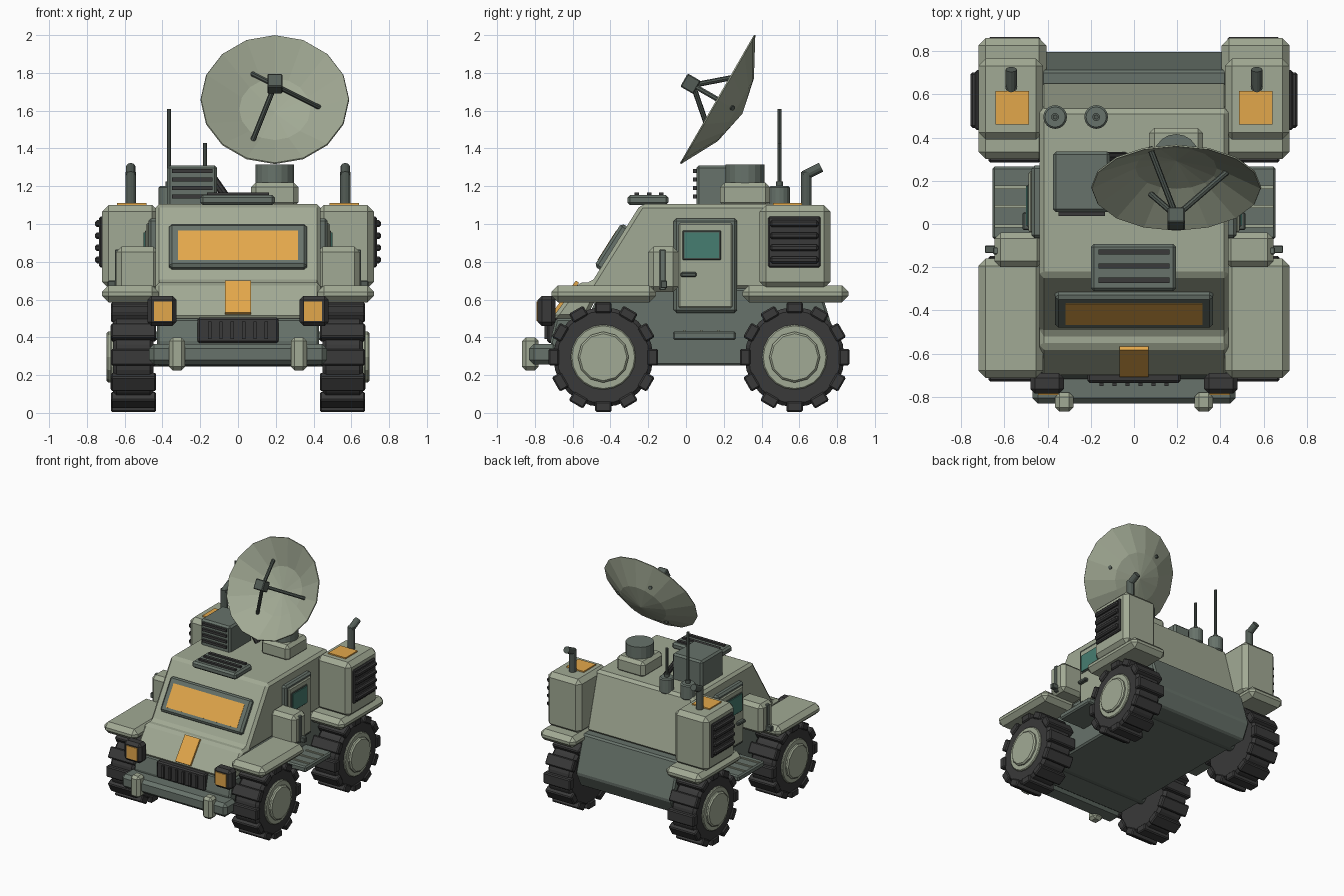
import bpy, bmesh
from math import radians, sin, cos, tau
from mathutils import Matrix, Vector

if "Cube" in bpy.data.objects:
    bpy.data.objects.remove(bpy.data.objects["Cube"])


def material(name, rgb):
    m = bpy.data.materials.new(name)
    m.use_nodes = True
    linear = [(c / 255) ** 2.2 for c in rgb] + [1]
    m.diffuse_color = linear
    m.node_tree.nodes["Principled BSDF"].inputs["Base Color"].default_value = linear
    return m


LIGHT = material("pale sage", (160, 168, 147))
DARK = material("slate green", (103, 114, 106))
BLACK = material("rubber black", (60, 60, 60))
STEEL = material("dark steel", (84, 93, 87))
AMBER = material("amber", (226, 166, 76))
TEAL = material("teal glass", (72, 124, 112))


def finish(name, bm, mat, bevel=0, mirror=False):
    bmesh.ops.recalc_face_normals(bm, faces=bm.faces)
    me = bpy.data.meshes.new(name)
    bm.to_mesh(me)
    bm.free()
    me.materials.append(mat)
    ob = bpy.data.objects.new(name, me)
    bpy.context.collection.objects.link(ob)
    if bevel:
        b = ob.modifiers.new("Bevel", "BEVEL")
        b.width, b.segments, b.angle_limit = bevel, 1, 0.6
    if mirror:
        ob.modifiers.new("Mirror", "MIRROR")
    return ob


def add_box(bm, center, size, turn=Matrix()):
    m = Matrix.Translation(center) @ turn @ Matrix.Diagonal((*size, 1))
    bmesh.ops.create_cube(bm, size=1, matrix=m)


def box(name, x, y, z, mat, bevel=0, mirror=False):
    """Box from (low, high) ranges on each axis."""
    bm = bmesh.new()
    spans = (x, y, z)
    add_box(bm, [(a + b) / 2 for a, b in spans], [b - a for a, b in spans])
    return finish(name, bm, mat, bevel, mirror)


def tilted(name, center, size, angle, mat, bevel=0):
    bm = bmesh.new()
    add_box(bm, center, size, Matrix.Rotation(angle, 4, "X"))
    return finish(name, bm, mat, bevel)


def add_rod(bm, a, b, r, sides):
    a, b = Vector(a), Vector(b)
    turn = (b - a).to_track_quat("Z", "Y").to_matrix().to_4x4()
    bmesh.ops.create_cone(bm, cap_ends=True, segments=sides, radius1=r, radius2=r,
                          depth=(b - a).length, matrix=Matrix.Translation((a + b) / 2) @ turn)


def rod(name, a, b, r, mat, sides=12, bevel=0, mirror=False):
    bm = bmesh.new()
    add_rod(bm, a, b, r, sides)
    return finish(name, bm, mat, bevel, mirror)


def slab(name, profile, half, mat, bevel):
    """Side profile of (y, z) points, extruded across the width."""
    bm = bmesh.new()
    face = bm.faces.new([bm.verts.new((-half, y, z)) for y, z in profile])
    ext = bmesh.ops.extrude_face_region(bm, geom=[face])
    bmesh.ops.translate(bm, vec=(2 * half, 0, 0),
                        verts=[v for v in ext["geom"] if isinstance(v, bmesh.types.BMVert)])
    return finish(name, bm, mat, bevel)


# Body
slab("lower_hull", [(-.66, .25), (-.72, .37), (-.69, .5), (-.52, .5), (-.45, .66),
                    (.71, .66), (.8, .37), (.74, .25)], .43, DARK, .012)
slab("cabin", [(-.71, .5), (-.57, .69), (-.5, .69), (-.24, 1.105), (.53, 1.105),
               (.655, .655), (-.45, .655), (-.53, .5)], .437, LIGHT, .02)

# Windshield and nose
tilted("windshield_frame", (0, -.393, .878), (.73, .05, .27), -.565, DARK, .015)
tilted("windshield_glass", (0, -.413, .884), (.635, .014, .185), -.565, AMBER)
tilted("nose_plate", (0, -.637, .61), (.135, .02, .21), -.635, AMBER)
box("grille", (-.215, .215), (-.735, -.66), (.37, .505), BLACK, .01)
for i in range(6):
    x = -.15 + i * .06
    box("grille_rib", (x - .009, x + .009), (-.75, -.73), (.39, .485), BLACK)
box("headlight", (.325, .48), (-.785, -.69), (.46, .62), BLACK, .022, True)
box("headlight_lens", (.35, .445), (-.792, -.78), (.487, .59), AMBER, 0, True)
box("bumper", (-.47, .47), (-.83, -.68), (.255, .365), DARK, .025)
box("bumper_post", (.28, .365), (-.868, -.78), (.225, .4), LIGHT, .02, True)

# Wheels
for end, cy in (("front", -.438), ("rear", .575)):
    cz = .295
    rod(end + "_tyre", (.447, cy, cz), (.662, cy, cz), .264, BLACK, 24, .02, True)
    bm = bmesh.new()
    for k in range(12):
        a = tau * k / 12
        add_box(bm, (.553, cy + .262 * sin(a), cz + .262 * cos(a)), (.24, .088, .056),
                Matrix.Rotation(-a, 4, "X"))
    finish(end + "_treads", bm, BLACK, .008, True)
    rod(end + "_hub", (.5, cy, cz), (.676, cy, cz), .172, LIGHT, 20, .006, True)
    rod(end + "_hub_cap", (.6, cy, cz), (.697, cy, cz), .135, LIGHT, 12, .01, True)
    rod(end + "_axle", (-.5, cy, cz), (.5, cy, cz), .05, STEEL)

# Fenders
box("front_fender", (.42, .72), (-.712, -.16), (.585, .675), LIGHT, .034, True)
box("rear_fender", (.405, .72), (.3, .86), (.585, .675), LIGHT, .034, True)

# Rear pods with vents, hatches and exhausts
box("rear_pod", (.42, .72), (.39, .765), (.66, 1.1), LIGHT, .034, True)
box("vent_frame", (.7, .735), (.435, .712), (.77, 1.04), BLACK, .008, True)
for i in range(4):
    z = .81 + i * .064
    box("vent_slat", (.72, .757), (.445, .702), (z - .018, z + .018), BLACK, .01, True)
box("pod_hatch", (.485, .64), (.46, .615), (1.09, 1.11), AMBER, 0, True)
rod("exhaust_pipe", (.568, .637, 1.08), (.568, .637, 1.275), .028, STEEL, 12, 0, True)
rod("exhaust_tip", (.568, .625, 1.255), (.568, .715, 1.3), .026, STEEL, 12, 0, True)

# Doors, steps and side boxes
box("door_frame", (.4, .475), (-.065, .27), (.53, 1.03), DARK, .014, True)
box("door_panel", (.45, .487), (-.04, .245), (.555, 1.005), LIGHT, .008, True)
box("door_window_frame", (.46, .492), (-.018, .185), (.81, .965), STEEL, .004, True)
box("door_window", (.48, .499), (-.008, .175), (.82, .955), TEAL, 0, True)
box("door_handle", (.48, .515), (-.028, .055), (.72, .745), STEEL, .006, True)
box("step", (.41, .655), (-.07, .265), (.385, .432), DARK, .01, True)
for y in (-.01, .08, .17):
    box("step_tread", (.49, .645), (y - .007, y + .007), (.43, .44), LIGHT, 0, True)
box("side_box", (.42, .645), (-.2, -.04), (.64, .88), LIGHT, .028, True)
box("side_box_strap", (.46, .652), (-.14, -.108), (.65, .865), DARK, .004, True)
box("side_box_latch", (.64, .69), (-.135, -.1), (.66, .7), STEEL, .004, True)

# Roof hatch
box("roof_hatch", (-.2, .195), (-.31, -.093), (1.1, 1.153), DARK, .014)
for y in (-.26, -.195, -.13):
    box("roof_hatch_slat", (-.165, .165), (y - .012, y + .012), (1.145, 1.166), BLACK)

# Equipment box
box("equipment_box", (-.375, -.11), (.055, .335), (1.09, 1.31), DARK, .014)
for i in range(4):
    z = 1.145 + i * .045
    box("equipment_slat", (-.35, -.135), (.037, .06), (z - .01, z + .01), BLACK)
rod("equipment_cable", (-.13, .31, 1.24), (-.04, .31, 1.11), .022, BLACK, 8)

# Whip antennas
for x, top in ((-.365, 1.61), (-.175, 1.43)):
    rod("antenna_base", (x, .495, 1.08), (x, .495, 1.2), .055, DARK, 16, .008)
    rod("antenna_socket", (x, .495, 1.19), (x, .495, 1.225), .018, STEEL)
    rod("antenna_whip", (x, .495, 1.2), (x, .495, top), .011, STEEL, 8)

# Dish turret
box("turret_base", (.07, .32), (.18, .445), (1.09, 1.22), LIGHT, .025)
rod("turret_drum", (.195, .312, 1.2), (.195, .312, 1.315), .104, DARK, 18)

# Dish, facing forward and up
tilt = Matrix.Translation((.195, .167, 1.66)) @ Matrix.Rotation(radians(60), 4, "X")
bm = bmesh.new()
rim = [bm.verts.new((r, 0, z)) for r, z in ((.392, 0), (.19, -.108), (0, -.148))]
edges = [bm.edges.new(pair) for pair in zip(rim, rim[1:])]
bmesh.ops.spin(bm, geom=rim + edges, axis=(0, 0, 1), cent=(0, 0, 0), angle=tau, steps=16)
bmesh.ops.remove_doubles(bm, verts=bm.verts, dist=.001)
bmesh.ops.transform(bm, matrix=tilt, verts=bm.verts)
dish = finish("dish", bm, LIGHT)
shell = dish.modifiers.new("Solidify", "SOLIDIFY")
shell.thickness, shell.offset = .008, 0

# Dish feed on three struts
bm = bmesh.new()
add_box(bm, (0, 0, .165), (.08, .08, .08))
bmesh.ops.transform(bm, matrix=tilt, verts=bm.verts)
finish("dish_feed", bm, STEEL, .006)
bm = bmesh.new()
for k in range(3):
    a = tau * k / 3
    add_rod(bm, tilt @ Vector((0, 0, .15)),
            tilt @ Vector((.245 * cos(a), .245 * sin(a), -.095)), .014, 8)
finish("dish_struts", bm, STEEL)
